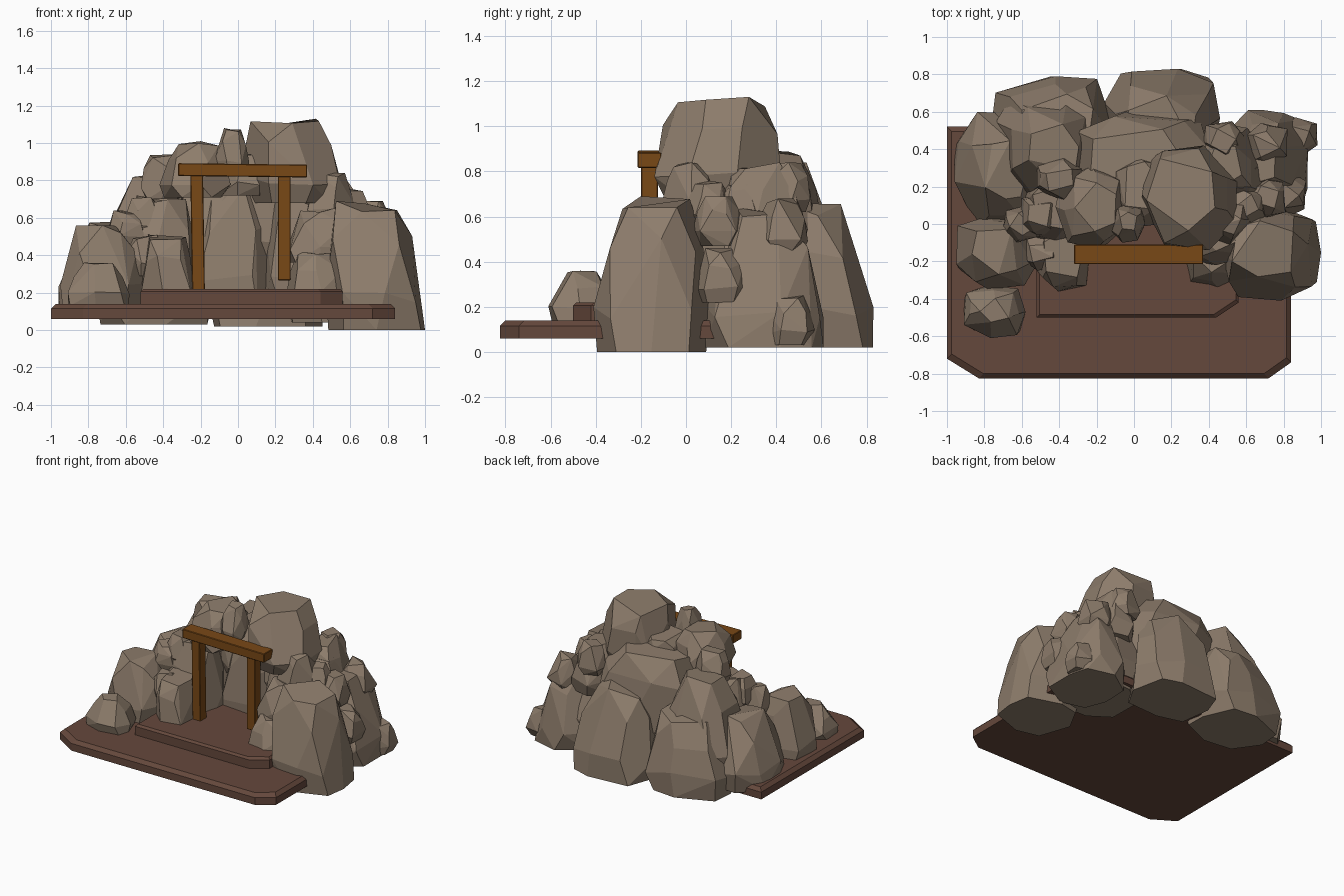
import bpy, bmesh, math, random
from mathutils import Vector

if "Cube" in bpy.data.objects:
    bpy.data.objects.remove(bpy.data.objects["Cube"])


def material(name, rgb):
    m = bpy.data.materials.new(name)
    m.diffuse_color = (*rgb, 1)
    m.use_nodes = True
    m.node_tree.nodes["Principled BSDF"].inputs["Base Color"].default_value = m.diffuse_color
    return m


STONE = material("stone", (0.27, 0.205, 0.15))
WOOD = material("wood", (0.19, 0.065, 0.008))
EARTH = material("earth", (0.13, 0.065, 0.045))


def finish(name, bm, mat):
    bmesh.ops.recalc_face_normals(bm, faces=bm.faces)
    me = bpy.data.meshes.new(name)
    bm.to_mesh(me)
    bm.free()
    me.materials.append(mat)
    ob = bpy.data.objects.new(name, me)
    bpy.context.collection.objects.link(ob)
    return ob


def rock(name, box, seed, top=0.6, bottom=0.95, sides=7, lean=0.0):
    """Faceted boulder: hull of jittered rings leaning to the mound, fitted to its box."""
    rnd = random.Random(seed)
    x0, x1, y0, y1, z0, z1 = box
    to_axis = Vector((0.05 - (x0 + x1) / 2, 0.2 - (y0 + y1) / 2)).normalized() * lean
    bm = bmesh.new()
    for h, r in ((0, bottom), (0.28, 1.0), (0.7, 0.52 + 0.52 * top), (1, top)):
        n = sides if h < 0.9 else sides - 2
        for i in range(n):
            a = (i + rnd.uniform(-0.25, 0.25)) * math.tau / n + seed
            c, s = math.cos(a), math.sin(a)
            k = r * rnd.uniform(0.9, 1.0) / (abs(c) ** 3.4 + abs(s) ** 3.4) ** (1 / 3.4)
            z = h + (rnd.uniform(-0.06, 0.06) if h > 0 else 0)
            bm.verts.new((c * k + to_axis.x * h, s * k + to_axis.y * h, z))
    hull = bmesh.ops.convex_hull(bm, input=bm.verts)
    loose = {v for v in hull["geom_interior"] + hull["geom_unused"]
             if isinstance(v, bmesh.types.BMVert)}
    bmesh.ops.delete(bm, geom=list(loose), context='VERTS')
    bmesh.ops.dissolve_limit(bm, angle_limit=math.radians(14), verts=bm.verts, edges=bm.edges)
    lo = [min(v.co[i] for v in bm.verts) for i in range(3)]
    hi = [max(v.co[i] for v in bm.verts) for i in range(3)]
    for v in bm.verts:
        t = [(v.co[i] - lo[i]) / (hi[i] - lo[i]) for i in range(3)]
        v.co = Vector((x0 + t[0] * (x1 - x0), y0 + t[1] * (y1 - y0), z0 + t[2] * (z1 - z0)))
    return finish(name, bm, STONE)


def slab(name, outline, z0, z1, inset):
    """Flat plate with a chamfered upper rim."""
    bm = bmesh.new()
    cx = sum(p[0] for p in outline) / len(outline)
    cy = sum(p[1] for p in outline) / len(outline)
    rings = []
    for z, d in ((z0, 0), (z1 - inset, 0), (z1, inset)):
        rings.append([bm.verts.new((x - math.copysign(d, x - cx), y - math.copysign(d, y - cy), z))
                      for x, y in outline])
    n = len(outline)
    for a, b in zip(rings, rings[1:]):
        for i in range(n):
            bm.faces.new((a[i], a[(i + 1) % n], b[(i + 1) % n], b[i]))
    bm.faces.new(rings[0][::-1])
    bm.faces.new(rings[-1])
    return finish(name, bm, EARTH)


def timber(name, x0, x1, y0, y1, z0, z1, tilt=0.0, lean=0.0):
    """Rough-cut timber: a chamfered box, slightly out of true."""
    bm = bmesh.new()
    bmesh.ops.create_cube(bm, size=1)
    for v in bm.verts:
        x, y, z = v.co
        v.co = ((x0 + x1) / 2 + x * (x1 - x0) + z * lean, (y0 + y1) / 2 + y * (y1 - y0),
                (z0 + z1) / 2 + z * (z1 - z0) + x * tilt)
    bmesh.ops.bevel(bm, geom=bm.edges[:], offset=0.004, segments=1, affect='EDGES')
    return finish(name, bm, WOOD)


# Ground plate and entrance step
slab("ground_plate", [(-1, 0.52), (-1, -0.72), (-0.83, -0.825), (0.72, -0.825),
                      (0.84, -0.74), (0.84, 0.52)], 0.06, 0.14, 0.025)
slab("entrance_step", [(-0.52, 0.2), (-0.52, -0.5), (0.44, -0.5), (0.56, -0.42),
                       (0.56, 0.2)], 0.14, 0.22, 0.015)

# Timber door frame
timber("left_post", -0.25, -0.182, -0.20, -0.125, 0.2, 0.84, lean=-0.01)
timber("right_post", 0.213, 0.282, -0.20, -0.125, 0.265, 0.84)
timber("lintel_beam", -0.32, 0.37, -0.215, -0.11, 0.82, 0.888, tilt=-0.008)

# Large lower boulders standing round the mound: box, top ratio
lower = {
    "right_boulder": ((0.47, 1.0, -0.41, 0.11, 0, 0.69), 0.62),
    "right_back_boulder": ((0.46, 0.93, 0.08, 0.61, 0.02, 0.64), 0.42),
    "right_mid_boulder": ((0.24, 0.82, 0.0, 0.52, 0.04, 0.75), 0.5),
    "back_boulder": ((-0.16, 0.46, 0.34, 0.83, 0.02, 0.66), 0.6),
    "back_left_boulder": ((-0.76, -0.12, 0.28, 0.79, 0.03, 0.60), 0.65),
    "left_boulder": ((-0.96, -0.48, -0.01, 0.60, 0.08, 0.58), 0.5),
    "left_upper_boulder": ((-0.74, -0.20, 0.10, 0.70, 0.1, 0.84), 0.5),
}
for i, (name, (box, top)) in enumerate(lower.items()):
    rock(name, box, 11 + i, top, sides=8, lean=0.2)

# Upper boulders forming the summit and roof of the opening
upper = {
    "summit_boulder": ((0.04, 0.55, -0.14, 0.42, 0.68, 1.13), 0.72),
    "roof_left_boulder": ((-0.42, -0.04, -0.13, 0.31, 0.71, 1.01), 0.6),
    "roof_gap_rock": ((-0.13, 0.06, -0.10, 0.10, 0.84, 1.08), 0.5),
    "roof_middle_rock": ((-0.12, 0.16, -0.02, 0.36, 0.72, 0.95), 0.7),
    "back_upper_boulder": ((-0.38, 0.42, 0.14, 0.62, 0.35, 0.90), 0.7),
    "right_shoulder_boulder": ((0.32, 0.68, 0.10, 0.54, 0.45, 0.84), 0.55),
}
for i, (name, (box, top)) in enumerate(upper.items()):
    rock(name, box, 31 + i, top, bottom=0.86, lean=0.2)

# Rocks in front and lining the opening
front = {
    "front_left_boulder": ((-0.95, -0.50, -0.35, 0.05, 0.1, 0.56), 0.6),
    "front_left_small_rock": ((-0.91, -0.58, -0.61, -0.33, 0.13, 0.36), 0.45),
    "left_jamb_rock": ((-0.52, -0.24, -0.36, 0.04, 0.13, 0.51), 0.72),
    "left_inner_boulder": ((-0.62, -0.20, -0.12, 0.28, 0.12, 0.72), 0.6),
    "right_jamb_rock": ((0.26, 0.60, -0.34, 0.05, 0.13, 0.42), 0.6),
    "right_jamb_upper_rock": ((0.26, 0.62, -0.22, 0.15, 0.36, 0.66), 0.6),
    "right_inner_boulder": ((0.14, 0.50, 0.02, 0.40, 0.12, 0.72), 0.7),
    "cave_back_boulder": ((-0.26, 0.22, 0.08, 0.46, 0.1, 0.76), 0.7),
}
for i, (name, (box, top)) in enumerate(front.items()):
    rock(name, box, 51 + i, top)

# Small filler stones bedded between the boulders: centre and radius
fillers = [(0.50, 0.02, 0.71, 0.13), (0.60, 0.10, 0.66, 0.10), (0.40, 0.18, 0.76, 0.12),
           (0.87, 0.46, 0.14, 0.11), (0.70, 0.42, 0.56, 0.12), (0.70, 0.14, 0.58, 0.11),
           (0.80, 0.16, 0.34, 0.12), (-0.40, 0.24, 0.82, 0.12), (-0.50, 0.05, 0.60, 0.11),
           (-0.60, 0.0, 0.54, 0.10), (-0.50, -0.14, 0.40, 0.11), (0.48, 0.44, 0.73, 0.11)]
for i, (x, y, z, r) in enumerate(fillers):
    rock(f"filler_stone_{i + 1}", (x - r, x + r, y - r, y + r, z - r, z + r), 71 + i, 0.6, 0.75, 6)
